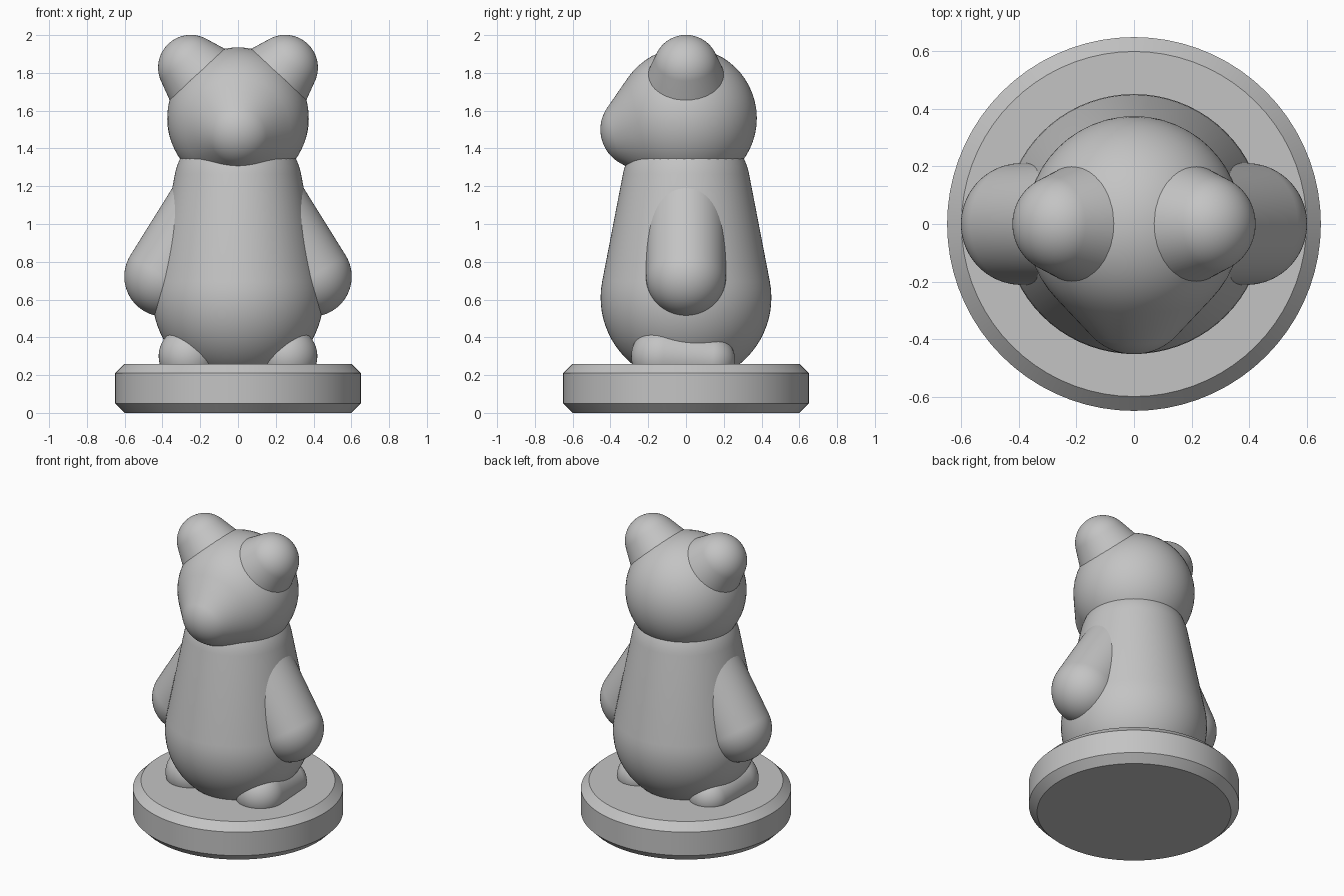
import bpy
import bmesh
from math import asin, cos, sin, pi, radians
from mathutils import Matrix, Vector

cube = bpy.data.objects.get("Cube")
if cube:
    bpy.data.objects.remove(cube, do_unlink=True)

GREY = (0.55, 0.55, 0.55, 1)
grey = bpy.data.materials.new("plain grey")
grey.use_nodes = True
grey.diffuse_color = GREY
grey.node_tree.nodes["Principled BSDF"].inputs["Base Color"].default_value = GREY


def lathe(name, profile, origin=(0, 0, 0), axis=(0, 0, 1), segments=72):
    """Spin a (radius, height) profile around an axis through origin."""
    bm = bmesh.new()
    verts = [bm.verts.new((r, 0, h)) for r, h in profile]
    edges = [bm.edges.new(pair) for pair in zip(verts, verts[1:])]
    bmesh.ops.spin(bm, geom=verts + edges, cent=(0, 0, 0), axis=(0, 0, 1),
                   angle=2 * pi, steps=segments)
    bmesh.ops.remove_doubles(bm, verts=bm.verts, dist=1e-5)
    bmesh.ops.recalc_face_normals(bm, faces=bm.faces)
    turn = Vector((0, 0, 1)).rotation_difference(Vector(axis)).to_matrix().to_4x4()
    bm.transform(Matrix.Translation(origin) @ turn)
    mesh = bpy.data.meshes.new(name)
    bm.to_mesh(mesh)
    bm.free()
    mesh.materials.append(grey)
    obj = bpy.data.objects.new(name, mesh)
    bpy.context.collection.objects.link(obj)
    bpy.ops.object.select_all(action="DESELECT")
    obj.select_set(True)
    bpy.context.view_layer.objects.active = obj
    bpy.ops.object.shade_smooth_by_angle(angle=radians(30))
    return obj


def blend(name, start, r1, end, r2, steps=20):
    """Two spheres wrapped by their common tangent cone."""
    start, end = Vector(start), Vector(end)
    length = (end - start).length
    tilt = asin((r1 - r2) / length)
    low = [-pi / 2 + (tilt + pi / 2) * i / steps for i in range(steps + 1)]
    high = [tilt + (pi / 2 - tilt) * i / steps for i in range(steps + 1)]
    profile = [(r1 * cos(a), r1 * sin(a)) for a in low]
    profile += [(r2 * cos(a), length + r2 * sin(a)) for a in high]
    profile[0], profile[-1] = (0, -r1), (0, length + r2)
    return lathe(name, profile, start, end - start)


# Round base with bevelled rims
lathe("base", [(0, 0), (0.6, 0), (0.65, 0.05), (0.65, 0.21), (0.6, 0.26), (0, 0.26)])

# Pear-shaped body, and head drawn out into a snout
blend("body", (0, 0, 0.61), 0.452, (0, 0, 1.2), 0.34)
blend("head", (0, 0, 1.56), 0.375, (0, -0.25, 1.5), 0.203)

# Paired parts
for side, s in (("left", 1), ("right", -1)):
    blend(side + "_ear", (0, 0, 1.56), 0.29, (s * 0.25, 0, 1.828), 0.173)
    blend(side + "_arm", (s * 0.12, 0, 1.155), 0.212, (s * 0.39, 0, 0.722), 0.212)
    blend(side + "_foot", (s * 0.263, -0.133, 0.3), 0.157, (s * 0.27, 0.13, 0.28), 0.13)
